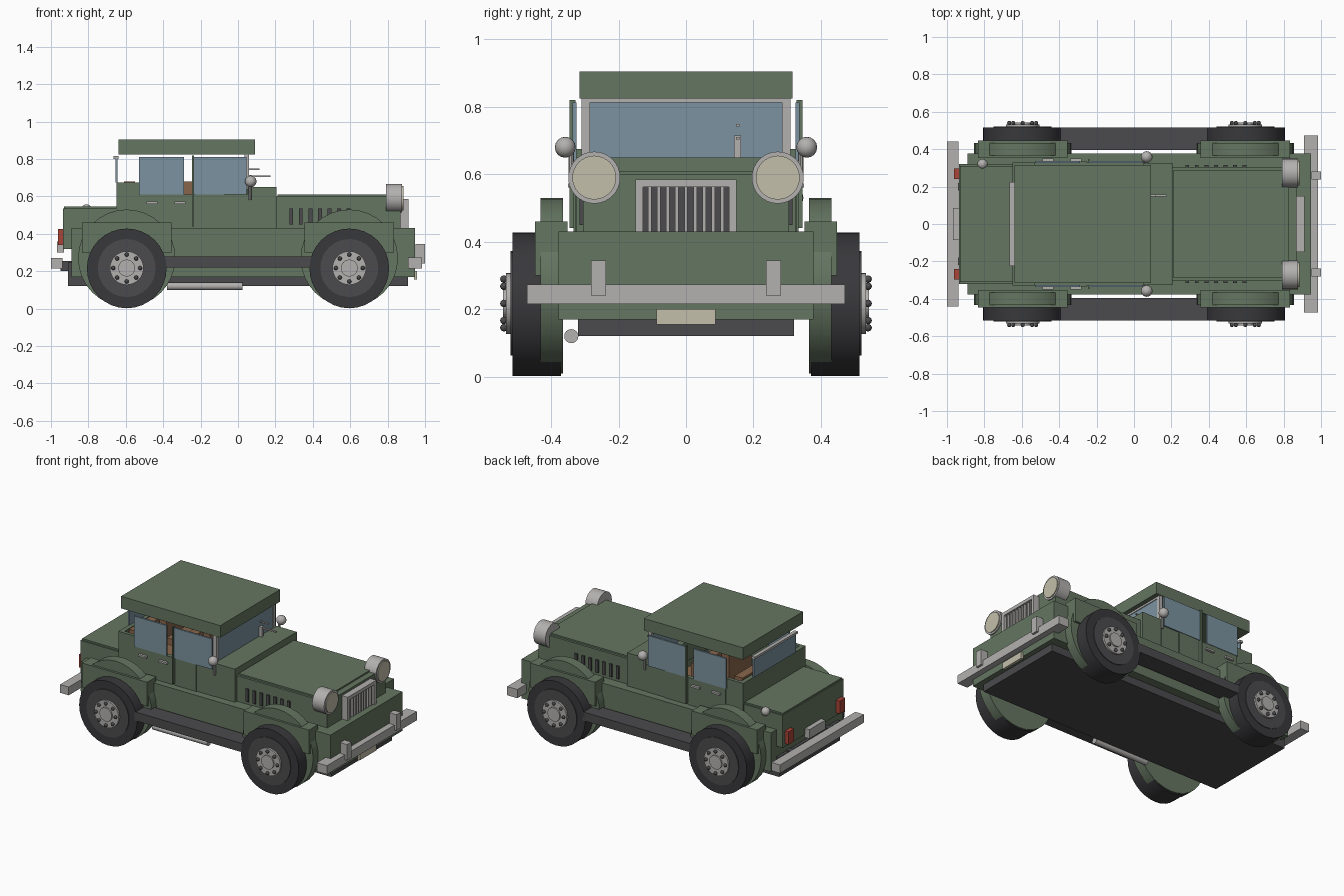
import bpy, math
from mathutils import Vector

if "Cube" in bpy.data.objects:
    bpy.data.objects.remove(bpy.data.objects["Cube"])


def mat(name, c):
    m = bpy.data.materials.new(name)
    m.diffuse_color = (*c, 1)
    m.use_nodes = True
    m.node_tree.nodes["Principled BSDF"].inputs["Base Color"].default_value = m.diffuse_color
    return m


GREEN = mat("green_paint", (0.13, 0.18, 0.12))
DARK = mat("dark_trim", (0.07, 0.07, 0.075))
RUBBER = mat("rubber", (0.04, 0.04, 0.045))
GLASS = mat("glass", (0.20, 0.29, 0.35))
METAL = mat("metal", (0.45, 0.44, 0.43))
LENS = mat("lens", (0.55, 0.52, 0.40))
RED = mat("tail_red", (0.40, 0.06, 0.04))
BROWN = mat("seat_leather", (0.25, 0.13, 0.07))


def finish(name, m):
    o = bpy.context.object
    o.name = name
    o.data.materials.append(m)
    return o


def box(name, x, y, z, m):
    """Box from (min, max) pairs."""
    lo, hi = Vector((x[0], y[0], z[0])), Vector((x[1], y[1], z[1]))
    bpy.ops.mesh.primitive_cube_add(size=1, location=(lo + hi) / 2)
    o = finish(name, m)
    o.scale = hi - lo
    return o


def pair(name, x, y, z, m):
    """Box on both sides of the car."""
    for s in (-1, 1):
        box(name, x, sorted((s * y[0], s * y[1])), z, m)


def cyl(name, axis, a, b, p, r, m, n=32):
    """Cylinder along x or y from a to b; p holds the other two coordinates."""
    c = (a + b) / 2
    loc, rot = {"x": ((c, p[0], p[1]), (0, math.pi / 2, 0)),
                "y": ((p[0], c, p[1]), (math.pi / 2, 0, 0)),
                "z": ((p[0], p[1], c), (0, 0, 0))}[axis]
    bpy.ops.mesh.primitive_cylinder_add(vertices=n, radius=r, depth=abs(b - a),
                                        location=loc, rotation=rot)
    o = finish(name, m)
    bpy.ops.object.shade_smooth_by_angle()
    return o


def ball(name, loc, r, m):
    bpy.ops.mesh.primitive_uv_sphere_add(segments=16, ring_count=8, radius=r, location=loc)
    o = finish(name, m)
    bpy.ops.object.shade_smooth()
    return o


# Chassis and main body
box("chassis", (-.91, .91), (-.32, .32), (.12, .25), DARK)
box("lower_body", (-.89, .945), (-.378, .378), (.17, .43), GREEN)
box("trunk", (-.935, -.65), (-.32, .32), (.32, .535), GREEN)
box("trunk_lid", (-.93, -.65), (-.31, .31), (.535, .545), GREEN)
box("hood", (.2, .87), (-.305, .305), (.42, .6), GREEN)
box("hood_lid", (.21, .83), (-.29, .29), (.6, .61), GREEN)
box("cowl", (.05, .205), (-.325, .325), (.42, .65), GREEN)

# Open cabin walls, roof
pair("cabin_side", (-.65, .06), (.305, .328), (.42, .61), GREEN)
box("cabin_rear", (-.65, -.62), (-.328, .328), (.42, .675), GREEN)
pair("rear_quarter", (-.65, -.53), (.305, .328), (.61, .675), GREEN)
box("dashboard", (.0, .06), (-.305, .305), (.52, .65), GREEN)
box("roof", (-.64, .09), (-.315, .315), (.825, .905), GREEN)

# Seats
for n, x in (("rear_seat", -.57), ("front_seat", -.25)):
    for s in (-1, 1):
        y = (s * .155 - .12, s * .155 + .12)
        box(n + "_cushion", (x, x + .2), y, (.43, .52), BROWN)
        box(n + "_back", (x - .04, x + .02), y, (.43, .68), BROWN)

# Side windows, posts, doors and handles
for x in ((-.53, -.29), (-.24, .045)):
    pair("side_window", x, (.325, .337), (.61, .812), GLASS)
pair("door_post", (-.245, -.235), (.328, .346), (.44, .82), GREEN)
for x in ((-.525, -.25), (-.23, -.075)):
    pair("door", x, (.328, .334), (.43, .61), GREEN)
for x in (-.49, -.34):
    pair("door_handle", (x, x + .06), (.334, .35), (.56, .572), METAL)

# Windshield and rear window with frames
box("windshield", (.045, .055), (-.285, .285), (.65, .815), GLASS)
pair("windshield_post", (.035, .06), (.285, .31), (.64, .825), METAL)
box("windshield_top", (.035, .06), (-.3, .3), (.812, .825), METAL)
box("rear_window", (-.655, -.645), (-.22, .22), (.675, .8), GLASS)
box("rear_window_top", (-.665, -.64), (-.225, .225), (.8, .815), METAL)

# Wiper on the cowl
box("wiper_mount", (.05, .075), (.143, .163), (.65, .715), METAL)
box("wiper_arm", (.07, .175), (.148, .158), (.703, .711), METAL)
box("wiper_blade", (.05, .115), (.148, .158), (.742, .749), METAL)

# Wheels and fenders
for s in (-1, 1):
    for x in (-.595, .595):
        cyl("tire", "y", s * .37, s * .515, (x, .215), .213, RUBBER)
        cyl("rim_ring", "y", s * .5, s * .52, (x, .217), .155, DARK)
        cyl("hub", "y", s * .5, s * .533, (x, .217), .09, METAL)
        cyl("hub_cap", "y", s * .53, s * .542, (x, .217), .045, METAL)
        for k in range(8):
            a = k * math.pi / 4
            ball("lug_nut", (x + .072 * math.cos(a), s * .54, .217 + .072 * math.sin(a)), .011, DARK)
        cyl("fender_arch", "y", s * .365, s * .432, (x, .27), .26, GREEN)
    # Mirror, headlight
    ball("mirror", (.068, s * .358, .68), .031, METAL)
    cyl("mirror_stalk", "z", .58, .67, (.065, s * .34), .008, METAL, 8)
    cyl("headlight", "x", .79, .878, (s * .272, .59), .077, METAL)
    cyl("headlight_lens", "x", .87, .884, (s * .272, .59), .065, LENS)
for x in (-.595, .595):
    pair("fender_block", (x - .24, x + .24), (.352, .447), (.3, .46), GREEN)
pair("running_board", (-.4, .4), (.395, .515), (.22, .278), DARK)

# Hood louvres
for k in range(7):
    x = .285 + k * .051
    pair("louvre", (x - .01, x + .01), (.3, .315), (.45, .535), DARK)

# Grille
box("grille_panel", (.86, .885), (-.13, .13), (.43, .575), DARK)
pair("grille_side", (.87, .912), (.128, .15), (.43, .585), METAL)
box("grille_top", (.87, .912), (-.15, .15), (.562, .585), METAL)
for k in range(9):
    y = -.108 + k * .027
    box("grille_bar", (.88, .905), (y - .005, y + .005), (.43, .565), METAL)

# Bumpers, plates, tail lights
box("front_bumper", (.91, .985), (-.472, .472), (.215, .273), METAL)
pair("bumper_guard", (.95, 1.0), (.237, .282), (.24, .345), METAL)
box("front_plate", (.94, .958), (-.088, .088), (.155, .2), LENS)
box("rear_bumper", (-1.0, -.937), (-.44, .44), (.215, .27), METAL)
pair("bumper_bracket", (-.95, -.85), (.18, .22), (.2, .255), DARK)
box("rear_plate", (-.967, -.93), (-.085, .085), (.3, .36), METAL)
pair("tail_light", (-.963, -.93), (.24, .297), (.34, .425), RED)

# Fuel cap and exhaust
ball("fuel_cap", (-.81, .32, .53), .028, METAL)
cyl("exhaust_pipe", "x", -.38, .025, (-.34, .12), .021, METAL, 16)
